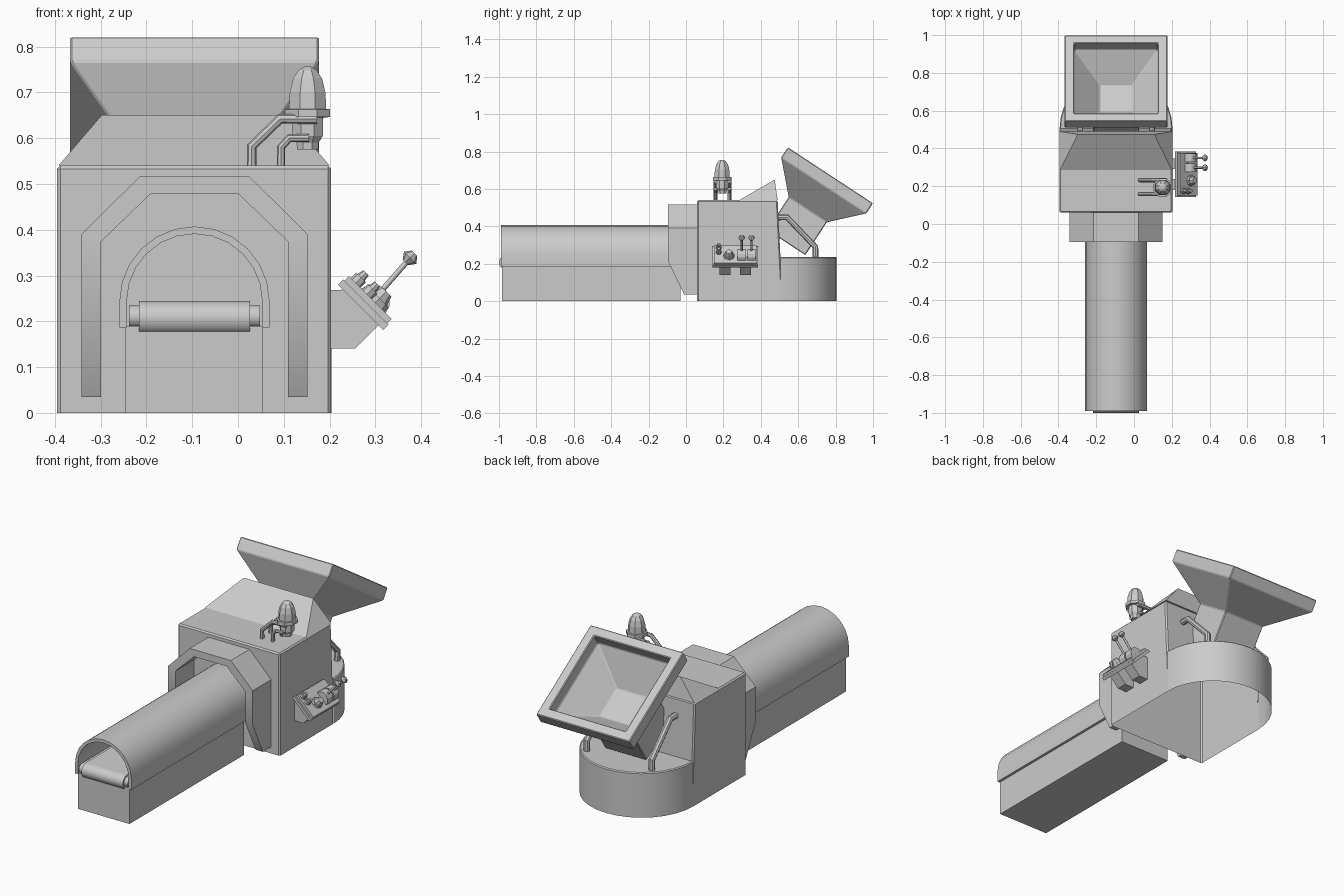
import bpy, bmesh, math
from mathutils import Matrix, Vector

if "Cube" in bpy.data.objects:
    bpy.data.objects.remove(bpy.data.objects["Cube"])

X0 = -0.095  # centre line of the machine


def finish(name, bm, smooth=None, bevel=0):
    bmesh.ops.recalc_face_normals(bm, faces=bm.faces)
    me = bpy.data.meshes.new(name)
    bm.to_mesh(me)
    bm.free()
    ob = bpy.data.objects.new(name, me)
    bpy.context.collection.objects.link(ob)
    if bevel:
        m = ob.modifiers.new("bevel", 'BEVEL')
        m.width, m.segments, m.limit_method = bevel, 1, 'ANGLE'
    if smooth:
        bpy.ops.object.select_all(action='DESELECT')
        ob.select_set(True)
        bpy.context.view_layer.objects.active = ob
        bpy.ops.object.shade_smooth_by_angle(angle=math.radians(smooth))
    return ob


def box(name, lo, hi, M=Matrix(), bevel=0):
    lo, hi = Vector(lo), Vector(hi)
    bm = bmesh.new()
    bmesh.ops.create_cube(bm, size=1, matrix=M @ Matrix.Translation((lo + hi) / 2) @ Matrix.Diagonal((*(hi - lo), 1)))
    return finish(name, bm, bevel=bevel)


def cyl(name, M, r1, r2, depth, seg, smooth=None):
    bm = bmesh.new()
    bmesh.ops.create_cone(bm, cap_ends=True, segments=seg, radius1=r1, radius2=r2, depth=depth, matrix=M)
    return finish(name, bm, smooth)


def prism(name, pts, axis, a, b, drop=(), smooth=None, bevel=0):
    """Extrude a 2D outline along an axis; drop = outline edges left open, 'cap' = first cap open."""
    put = {'x': lambda p, t: (t, *p), 'y': lambda p, t: (p[0], t, p[1]), 'z': lambda p, t: (*p, t)}[axis]
    bm = bmesh.new()
    A = [bm.verts.new(put(p, a)) for p in pts]
    B = [bm.verts.new(put(p, b)) for p in pts]
    n = len(pts)
    if 'cap' not in drop:
        bm.faces.new(A)
    bm.faces.new(B)
    for i in range(n):
        if i not in drop:
            j = (i + 1) % n
            bm.faces.new((A[i], A[j], B[j], B[i]))
    return finish(name, bm, smooth, bevel)


def loft(name, rings, caps=(True, True), smooth=None, bevel=0, closed=True):
    """Skin consecutive rings of points."""
    bm = bmesh.new()
    R = [[bm.verts.new(p) for p in r] for r in rings]
    n = len(R[0])
    for P, Q in zip(R, R[1:]):
        for i in range(n):
            j = (i + 1) % n
            bm.faces.new((P[i], P[j], Q[j], Q[i]))
    if caps[0]:
        bm.faces.new(R[0])
    if caps[1]:
        bm.faces.new(R[-1])
    return finish(name, bm, smooth, bevel)


def arch(name, outer, inner, front, back, smooth):
    """Thick arch: outer and inner (x, z) paths, front(z) gives the y of the front face."""
    rings = [[(o[0], front(o[1]), o[1]), (o[0], back, o[1]), (i[0], back, i[1]), (i[0], front(i[1]), i[1])]
             for o, i in zip(outer, inner)]
    return loft(name, rings, smooth=smooth)


def pipe(name, pts, r):
    cu = bpy.data.curves.new(name, 'CURVE')
    cu.dimensions = '3D'
    cu.bevel_depth, cu.bevel_resolution, cu.use_fill_caps = r, 2, True
    sp = cu.splines.new('POLY')
    sp.points.add(len(pts) - 1)
    for p, c in zip(sp.points, pts):
        p.co = (*c, 1)
    ob = bpy.data.objects.new(name, cu)
    bpy.context.collection.objects.link(ob)
    bpy.ops.object.select_all(action='DESELECT')
    ob.select_set(True)
    bpy.context.view_layer.objects.active = ob
    bpy.ops.object.convert(target='MESH')
    bpy.ops.object.shade_smooth_by_angle(angle=math.radians(35))


def both(half):
    """Mirror a left half path (x offsets, bottom to top) around the centre line."""
    return [(X0 - x, z) for x, z in half] + [(X0 + x, z) for x, z in reversed(half)]


# conveyor bed, belt and side rails
box("conveyor_bed", (-0.247, -0.985, 0), (0.055, -0.03, 0.19))
belt = [(-0.963 - 0.037 * math.sin(a), 0.207 + 0.037 * math.cos(a)) for a in
        [math.pi * k / 10 for k in range(11)]] + [(0.06, 0.17), (0.06, 0.244)]
prism("conveyor_belt", belt, 'x', -0.216, 0.026, smooth=35)
for s in (-1, 1):
    rail = [(-0.965 - 0.025 * math.sin(math.pi * k / 6), 0.21 + 0.025 * math.cos(math.pi * k / 6)) for k in range(7)]
    prism("belt_rail", rail + [(0.06, 0.185), (0.06, 0.235)], 'x', X0 + s * 0.121, X0 + s * 0.143, smooth=35)

# rounded tunnel cover


def vault(r):
    pts = [(X0 - r, 0.186)]
    pts += [(X0 - r * math.cos(math.pi * k / 12), 0.243 + r * math.sin(math.pi * k / 12)) for k in range(13)]
    return pts + [(X0 + r, 0.186)]


arch("tunnel_cover", vault(0.164), vault(0.148), lambda z: -0.99, 0.06, 35)

# chamfered entry frame with its foot sloping back
outer = both([(0.247, 0.035), (0.247, 0.21), (0.247, 0.39), (0.12, 0.516)])
inner = both([(0.204, 0.035), (0.204, 0.21), (0.204, 0.374), (0.095, 0.479)])
arch("entry_frame", outer, inner, lambda z: -0.095 + max(0, 0.21 - z) * 0.486, 0.06, 32)

# main housing, open underneath and towards the rear base
side = [(0.06, 0), (0.06, 0.54), (0.49, 0.54), (0.505, 0.235), (0.505, 0)]
prism("main_housing", side, 'x', -0.395, 0.203, drop=(3, 4), bevel=0.007)

# sloped roof wedge
bm = bmesh.new()
v = [bm.verts.new(p) for p in [(-0.392, 0.285, 0.54), (0.2, 0.285, 0.54), (0.2, 0.49, 0.54), (-0.392, 0.49, 0.54),
                               (-0.298, 0.474, 0.65), (0.108, 0.474, 0.65)]]
for f in ((0, 1, 5, 4), (1, 2, 5), (2, 3, 4, 5), (3, 0, 4), (0, 1, 2, 3)):
    bm.faces.new([v[i] for i in f])
finish("roof_wedge", bm)

# half round rear base
N = 16
dee = [(X0 + 0.299 * math.cos(math.pi * k / N), 0.505 + 0.299 * math.sin(math.pi * k / N)) for k in range(N + 1)]
prism("rear_base", dee, 'z', 0, 0.237, drop=('cap', N), smooth=35, bevel=0.005)

# tilted feed hopper: square rings as (depth, half width)
V, Nn, C = Vector((0, 0.836, -0.549)), Vector((0, 0.549, 0.836)), Vector((X0, 0.772, 0.673))
rings = [[C + Vector((a * h, 0, 0)) + V * b * h - Nn * d for a, b in ((-1, -1), (1, -1), (1, 1), (-1, 1))]
         for d, h in ((0.43, 0.122), (0.22, 0.122), (0.065, 0.272), (0, 0.272), (0, 0.222), (0.06, 0.222), (0.2, 0.085))]
loft("feed_hopper", rings, bevel=0.004)

# rear hand rails
for s in (-1, 1):
    x = X0 + s * 0.19
    pipe("hand_rail", [(x, 0.49, 0.448), (x, 0.54, 0.448), (x, 0.692, 0.29), (x, 0.692, 0.23)], 0.016)

# control panel on the right side, tilted 45 degrees
for y in (0.18, 0.29):
    prism("panel_bracket", [(0.2, 0.141), (0.256, 0.141), (0.315, 0.2), (0.235, 0.275), (0.225, 0.268), (0.2, 0.268)],
          'y', y, y + 0.058)
T = Matrix.Translation((0.279, 0, 0.242)) @ Matrix.Rotation(math.radians(45), 4, 'Y')
box("panel_plate", (-0.07, 0.142, -0.016), (0.07, 0.384, 0.0), T)
box("panel_top", (-0.066, 0.15, 0.0), (0.066, 0.376, 0.014), T)
TX = Matrix.Translation
for y in (0.298, 0.35):
    ob = prism("lever_housing", [(0.01 + 0.038 * math.cos(math.pi * k / 6), 0.012 + 0.038 * math.sin(math.pi * k / 6))
                                 for k in range(7)], 'y', y - 0.022, y + 0.022)
    ob.data.transform(T)
    cyl("lever_shaft", T @ TX((0.004, y, 0.085)) @ Matrix.Rotation(-0.07, 4, 'Y'), 0.006, 0.006, 0.1, 8, 50)
    cyl("lever_knob", T @ TX((0, y, 0.13)), 0.009, 0.019, 0.014, 8)
    cyl("lever_knob_top", T @ TX((0, y, 0.144)), 0.019, 0.008, 0.014, 8)
for u in (-0.045, -0.01):
    cyl("button_base", T @ TX((u, 0.175, 0.022)), 0.015, 0.015, 0.018, 8)
    cyl("button", T @ TX((u, 0.175, 0.038)), 0.011, 0.008, 0.016, 8)
cyl("dial_base", T @ TX((0.015, 0.23, 0.02)), 0.03, 0.028, 0.014, 8)
cyl("dial", T @ TX((0.015, 0.23, 0.037)), 0.024, 0.016, 0.022, 8)

# warning light and its bracket pipes
light = [(0.025, 0.575), (0.026, 0.59), (0.036, 0.605), (0.037, 0.645), (0.053, 0.646), (0.053, 0.663), (0.044, 0.664),
         (0.042, 0.70), (0.034, 0.73), (0.021, 0.749), (0.008, 0.756)]
loft("warning_light", [[(0.152 + r * math.cos(math.pi * k / 4 + 0.39), 0.193 + r * math.sin(math.pi * k / 4 + 0.39), z)
                        for k in range(8)] for r, z in light])
for y in (0.158, 0.232):
    pipe("light_rail_outer", [(0.03, y, 0.535), (0.03, y, 0.582), (0.092, y, 0.642), (0.172, y, 0.642)], 0.011)
    pipe("light_rail_inner", [(0.094, y, 0.535), (0.094, y, 0.58), (0.112, y, 0.6), (0.155, y, 0.6)], 0.009)
box("light_clamp", (0.14, 0.155, 0.632), (0.166, 0.235, 0.65))
